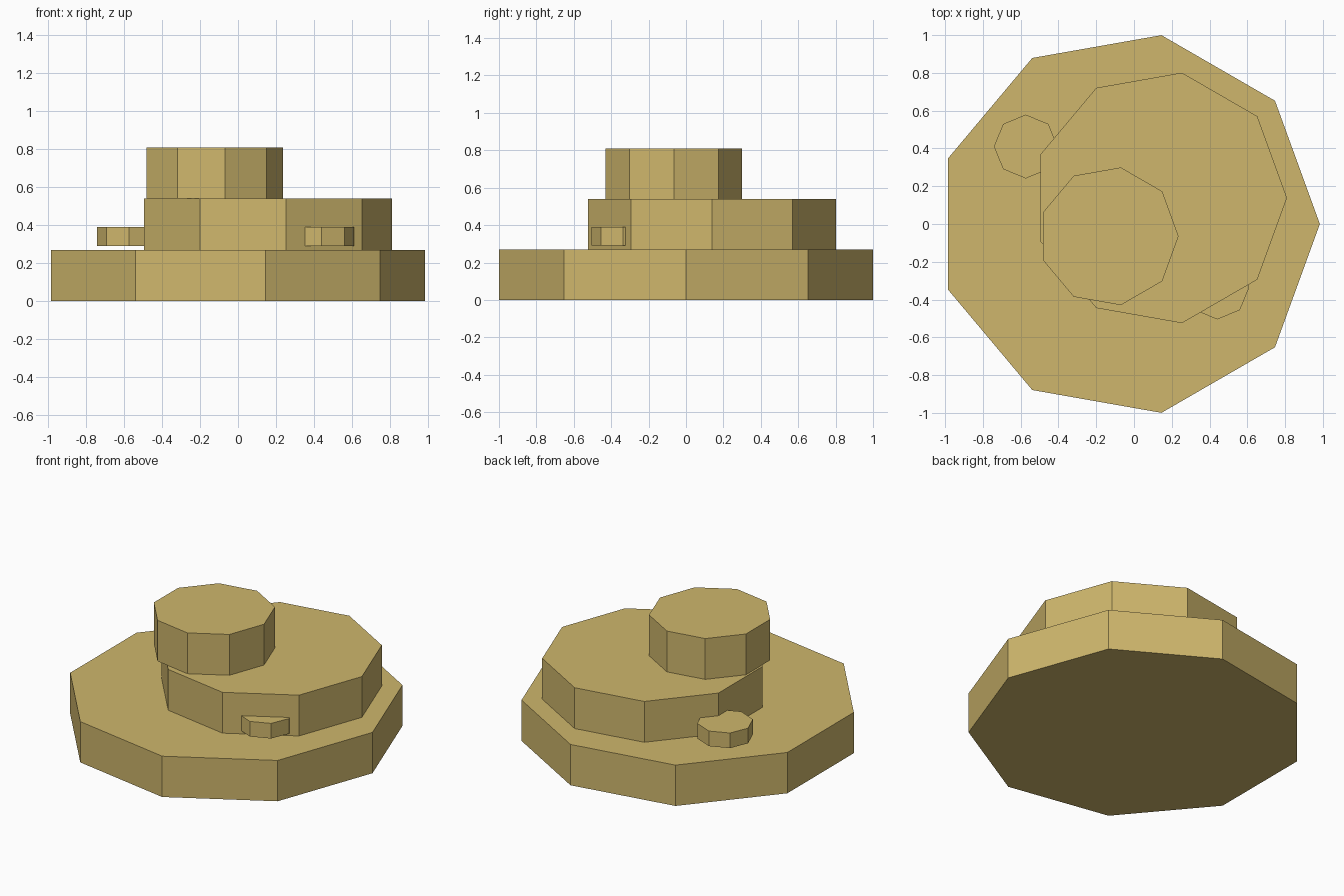
import bpy

if "Cube" in bpy.data.objects:
    bpy.data.objects.remove(bpy.data.objects["Cube"])


def prism(name, sides, radius, x, y, z0, z1):
    """Upright flat-shaded prism with one corner pointing along +x."""
    bpy.ops.mesh.primitive_cylinder_add(
        vertices=sides, radius=radius, depth=z1 - z0, location=(x, y, (z0 + z1) / 2))
    ob = bpy.context.object
    ob.name = name
    # the primitive's first corner points along +y, so turn it to +x
    ob.rotation_euler.z = -1.5707963
    mat = bpy.data.materials.get("sandstone") or bpy.data.materials.new("sandstone")
    mat.diffuse_color = (0.62, 0.47, 0.15, 1)
    mat.use_nodes = True
    mat.node_tree.nodes["Principled BSDF"].inputs["Base Color"].default_value = mat.diffuse_color
    ob.data.materials.append(mat)
    return ob


# three stacked nine-sided slabs, each shifted off centre
tiers = [("base_slab", 1.015, -0.031, 0.0),
         ("middle_slab", 0.673, 0.137, 0.138),
         ("top_slab", 0.370, -0.134, -0.065)]
for i, (name, r, x, y) in enumerate(tiers):
    prism(name, 9, r, x, y, 0.27 * i, 0.27 * (i + 1))

# two thin eight-sided ledges set into the middle slab
prism("left_ledge", 8, 0.169, -0.573, 0.410, 0.29, 0.39)
prism("right_ledge", 8, 0.169, 0.441, -0.336, 0.29, 0.39)
